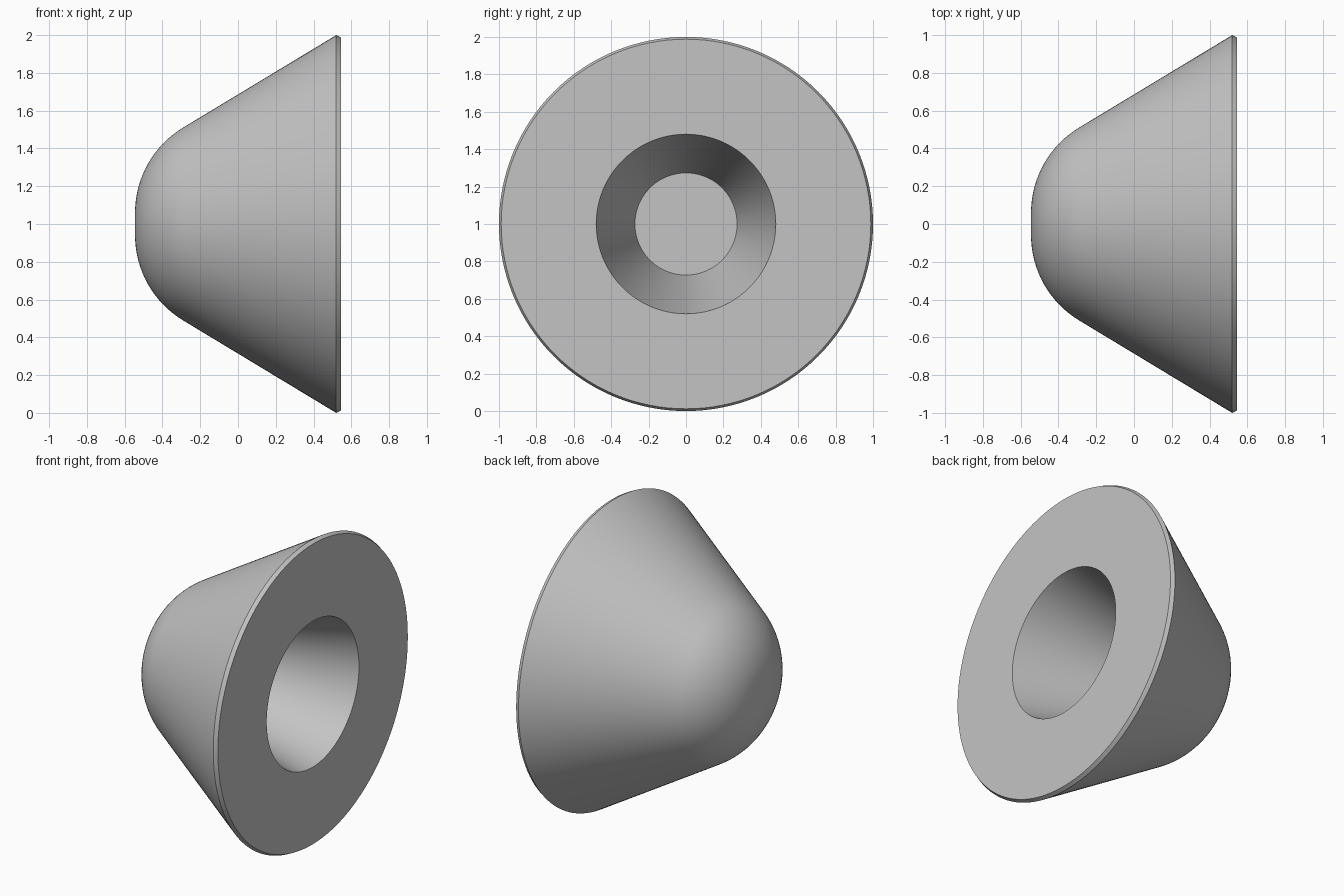
import bpy
import bmesh
from math import radians, sin, cos, tau
from mathutils import Vector, Matrix

cube = bpy.data.objects.get("Cube")
if cube:
    bpy.data.objects.remove(cube, do_unlink=True)

SEGMENTS = 128

# One plain grey for the whole part
grey = bpy.data.materials.new("plain_grey")
grey.use_nodes = True
colour = (0.55, 0.55, 0.55, 1)
grey.diffuse_color = colour
grey.node_tree.nodes["Principled BSDF"].inputs["Base Color"].default_value = colour

# Half profile as (x along the axis, radius), starting at the nose
TIP_X, TIP_R, ROUND = -0.545, 0.06, 0.526
profile = [(TIP_X, 0)]
for i in range(17):
    a = radians(59) * i / 16
    profile.append((TIP_X + ROUND * (1 - cos(a)), TIP_R + ROUND * sin(a)))
# Flared wall, bevelled rim, flat face, tapered blind hole
profile += [(0.52, 1), (0.545, 0.988), (0.545, 0.48), (-0.235, 0.273), (-0.235, 0)]

# Turn the profile around the x axis
bm = bmesh.new()
verts = [bm.verts.new((x, 0, r)) for x, r in profile]
edges = [bm.edges.new(pair) for pair in zip(verts, verts[1:])]
bmesh.ops.spin(bm, geom=verts + edges, cent=(0, 0, 0), axis=(1, 0, 0),
               angle=tau, steps=SEGMENTS, use_merge=True)
bmesh.ops.remove_doubles(bm, verts=bm.verts[:], dist=1e-5)
bmesh.ops.recalc_face_normals(bm, faces=bm.faces[:])
bmesh.ops.translate(bm, verts=bm.verts[:], vec=Vector((0, 0, 1)))

mesh = bpy.data.meshes.new("tapered_foot")
bm.to_mesh(mesh)
bm.free()
mesh.materials.append(grey)
foot = bpy.data.objects.new("tapered_foot", mesh)
bpy.context.collection.objects.link(foot)

# Smooth curved walls, crisp rim and hole edges
bpy.ops.object.select_all(action='DESELECT')
foot.select_set(True)
bpy.context.view_layer.objects.active = foot
bpy.ops.object.shade_smooth_by_angle(angle=radians(25))
